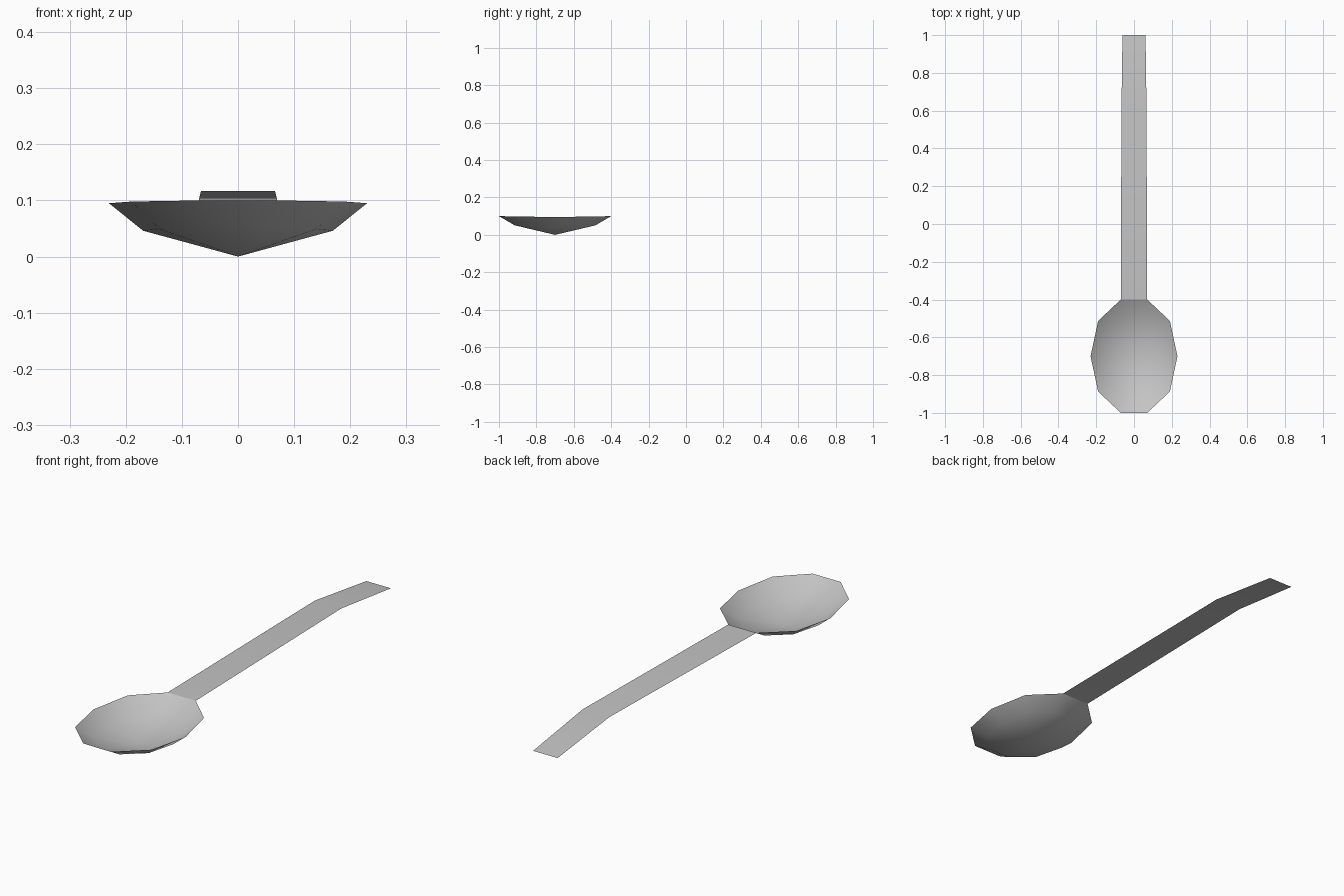
import bpy
import bmesh
from mathutils import Vector

old = bpy.data.objects.get("Cube")
if old:
    bpy.data.objects.remove(old, do_unlink=True)

# One plain metal colour
metal = bpy.data.materials.new("grey_metal")
metal.use_nodes = True
colour = (0.55, 0.55, 0.55, 1)
metal.diffuse_color = colour
metal.node_tree.nodes["Principled BSDF"].inputs["Base Color"].default_value = colour


def finish(bm, name):
    """Turn a bmesh into a smooth-shaded object."""
    for face in bm.faces:
        face.smooth = True
    mesh = bpy.data.meshes.new(name)
    bm.to_mesh(mesh)
    bm.free()
    mesh.materials.append(metal)
    obj = bpy.data.objects.new(name, mesh)
    bpy.context.scene.collection.objects.link(obj)
    return obj


# Bowl: ten-sided oval rim, one smaller ring, and a point at the bottom
centre = Vector((0, -0.7, 0))
half = [(0.07, -0.3, 0.1), (0.19, -0.187, 0.098), (0.23, 0, 0.095),
        (0.19, 0.187, 0.098), (0.07, 0.3, 0.1)]
rim = half + [(-x, y, z) for x, y, z in reversed(half)]

bm = bmesh.new()
outer = [bm.verts.new(centre + Vector(p)) for p in rim]
inner = [bm.verts.new(centre + Vector((x * 0.735, y * 0.72, z - 0.049)))
         for x, y, z in rim]
bottom = bm.verts.new(centre)
for i in range(len(rim)):
    j = (i + 1) % len(rim)
    bm.faces.new((outer[i], outer[j], inner[j], inner[i]))
    bm.faces.new((inner[i], inner[j], bottom))
finish(bm, "bowl")

# Handle: thin strip that rises gently, then bends down at the tip
stations = [(-0.4, 0.1, 0.07), (0.64, 0.117, 0.066), (1.0, 0.069, 0.061)]
bm = bmesh.new()
rows = [[bm.verts.new((side * w, y, z)) for side in (-1, 1)]
        for y, z, w in stations]
for a, b in zip(rows, rows[1:]):
    bm.faces.new((a[0], a[1], b[1], b[0]))
finish(bm, "handle")
